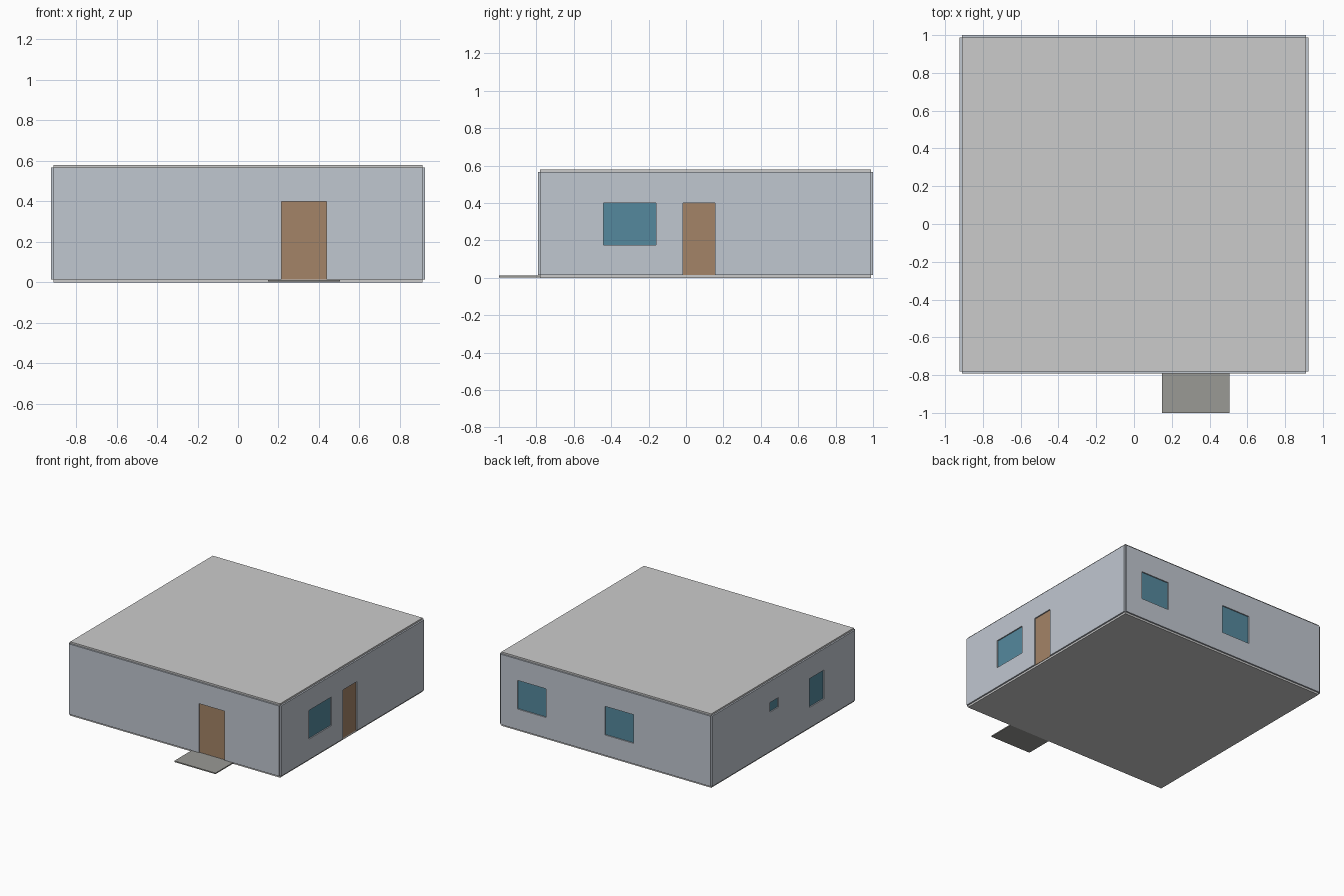
import bpy

if "Cube" in bpy.data.objects:
    bpy.data.objects.remove(bpy.data.objects["Cube"])

# Overall layout: wall panels are centred on the slab edges
X, Y0, Y1 = 0.911, -0.78, 0.988
Z0, Z1, TOP = 0.015, 0.567, 0.58
HALF = 0.012      # half wall thickness
PANE = 0.003      # half thickness of glass and door leaves
HEAD, SILL = 0.40, 0.175


def material(name, rgb):
    m = bpy.data.materials.new(name)
    m.diffuse_color = (*rgb, 1)
    m.use_nodes = True
    m.node_tree.nodes["Principled BSDF"].inputs["Base Color"].default_value = m.diffuse_color
    return m


WALL = material("wall_paint", (0.53, 0.57, 0.63))
WOOD = material("door_wood", (0.37, 0.23, 0.135))
GLASS = material("window_glass", (0.09, 0.25, 0.34))
CONCRETE = material("path_concrete", (0.32, 0.32, 0.30))


def box(name, lo, hi, mat=None):
    bpy.ops.mesh.primitive_cube_add(
        size=1, location=[(a + b) / 2 for a, b in zip(lo, hi)])
    o = bpy.context.object
    o.name = name
    o.scale = [b - a for a, b in zip(lo, hi)]
    bpy.ops.object.transform_apply(location=False, rotation=False, scale=True)
    if mat:
        o.data.materials.append(mat)
    return o


def panel(name, axis, pos, half, a, b, z0, z1, mat):
    """Upright board running along x or y, centred on pos across."""
    if axis == 'x':
        return box(name, (a, pos - half, z0), (b, pos + half, z1), mat)
    return box(name, (pos - half, a, z0), (pos + half, b, z1), mat)


def wall(side, axis, pos, a, b, openings):
    """Wall panel with cut openings, each filled by a thin recessed leaf."""
    w = panel(side + "_wall", axis, pos, HALF, a, b, Z0, Z1, WALL)
    for i, (kind, p, q, z0, z1) in enumerate(openings):
        bottom = z0 - 0.01 if kind == "door" else z0
        cut = panel(f"{side}_cutter_{i}", axis, pos, 0.05, p, q, bottom, z1, WALL)
        cut.hide_render = True
        cut.hide_set(True)
        mod = w.modifiers.new("opening", 'BOOLEAN')
        mod.object = cut
        mod.solver = 'EXACT'
        panel(f"{side}_{kind}_{i}", axis, pos, PANE, p, q, z0, z1,
              WOOD if kind == "door" else GLASS)


# Floor slab, flat roof and entrance path
box("floor_slab", (-X, Y0, 0), (X, Y1, Z0))
box("roof_slab", (-X, Y0, Z1), (X, Y1, TOP))
box("entrance_path", (0.147, -1.0, 0.003), (0.505, Y0, 0.012), CONCRETE)

# Walls with their doors and windows
wall("front", 'x', Y0, -X, X, [("door", 0.215, 0.437, Z0, HEAD)])
wall("back", 'x', Y1, -X, X, [("window", 0.515, 0.765, SILL, HEAD),
                              ("window", -0.245, 0.003, SILL, HEAD)])
wall("right", 'y', X, Y0, Y1, [("window", -0.44, -0.16, SILL, HEAD),
                               ("door", -0.015, 0.155, Z0, HEAD)])
wall("left", 'y', -X, Y0, Y1, [("small_window", 0.168, 0.278, 0.325, HEAD),
                               ("window", -0.396, -0.212, SILL, HEAD)])
